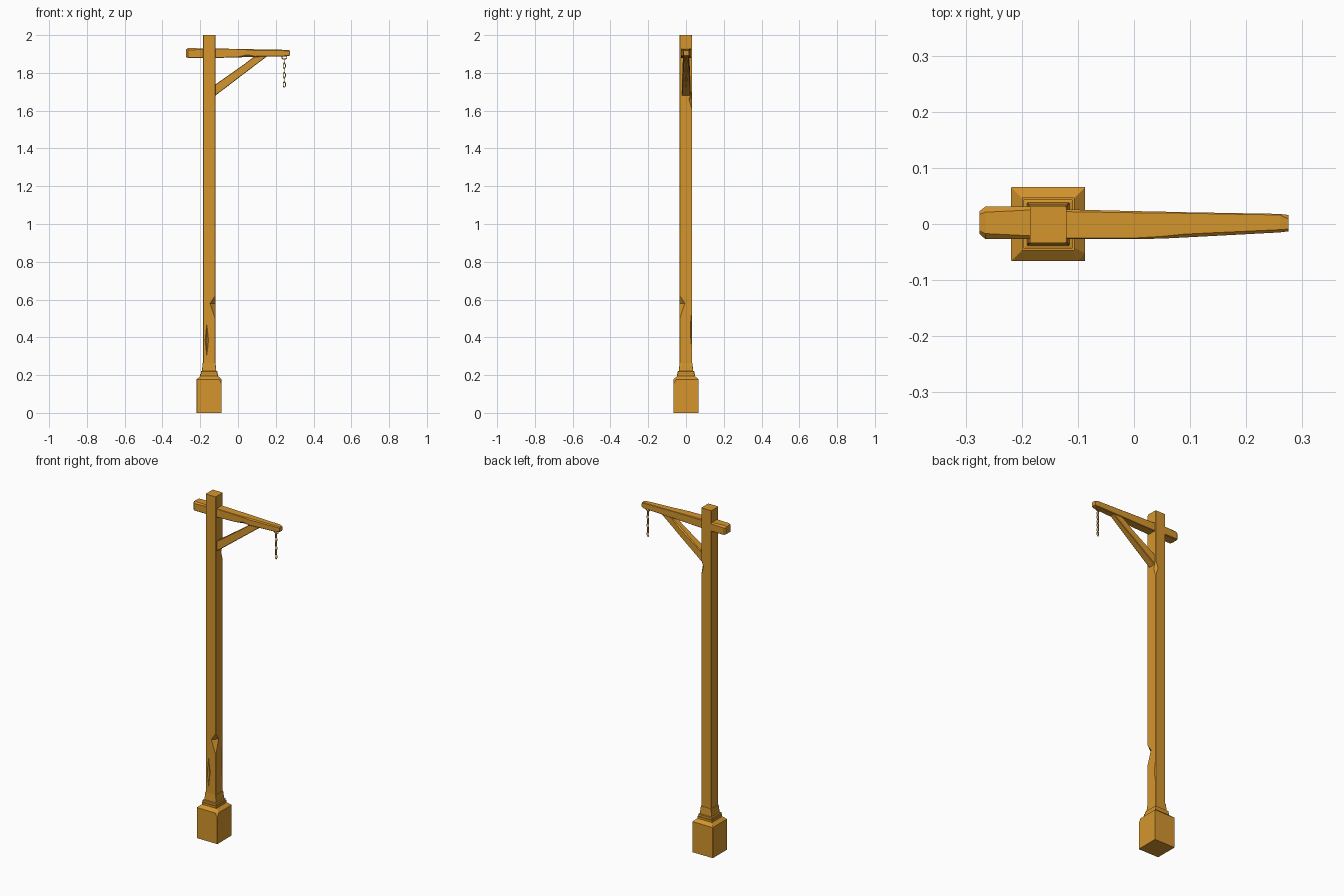
import bpy
import bmesh
import math
from mathutils import Vector, Matrix

cube = bpy.data.objects.get("Cube")
if cube:
    bpy.data.objects.remove(cube, do_unlink=True)

wood = bpy.data.materials.new("ochre_wood")
wood.use_nodes = True
wood.diffuse_color = (0.66, 0.30, 0.027, 1)
wood.node_tree.nodes["Principled BSDF"].inputs["Base Color"].default_value = wood.diffuse_color

POST_X = -0.153


def finish(name, bm):
    bmesh.ops.recalc_face_normals(bm, faces=bm.faces)
    mesh = bpy.data.meshes.new(name)
    bm.to_mesh(mesh)
    bm.free()
    mesh.materials.append(wood)
    obj = bpy.data.objects.new(name, mesh)
    bpy.context.collection.objects.link(obj)
    return obj


def section(u0, u1, v0, v1, cuts):
    """Rectangle with one chamfer size per corner, counter-clockwise."""
    a, b, c, d = cuts
    return [(u0, v0 + a), (u0 + a, v0), (u1 - b, v0), (u1, v0 + b),
            (u1, v1 - c), (u1 - c, v1), (u0 + d, v1), (u0, v1 - d)]


def loft(name, levels, along_x=False):
    """Skin a list of (distance, section) pairs along z or x."""
    bm = bmesh.new()
    rings = []
    for w, pts in levels:
        rings.append([bm.verts.new((w, u, v) if along_x else (u, v, w)) for u, v in pts])
    for low, high in zip(rings, rings[1:]):
        for i in range(len(low)):
            j = (i + 1) % len(low)
            bm.faces.new((low[i], low[j], high[j], high[i]))
    bm.faces.new(rings[0])
    bm.faces.new(rings[-1])
    return finish(name, bm)


def square(r, chip=0.001):
    return section(POST_X - r, POST_X + r, -r, r, (0.001, chip, 0.001, 0.001))


# Stone-shaped foot with a chipped front corner and stepped collar
loft("plinth", [(0, square(0.066)), (0.155, square(0.066)), (0.178, square(0.066, 0.014)),
                (0.195, square(0.047, 0.004)), (0.207, square(0.047))])
loft("collar", [(0.2, square(0.041)), (0.208, square(0.044)),
                (0.22, square(0.044)), (0.222, square(0.038)), (0.265, square(0.034))])

# Post with worn corner notches; each row is height, front notch, back notch
post_levels = []
for z, front, back in [(0.21, 0.001, 0.001), (0.5, 0.001, 0.001), (0.58, 0.028, 0.001),
                       (0.62, 0.001, 0.001), (1.61, 0.001, 0.001), (1.66, 0.001, 0.016),
                       (1.70, 0.001, 0.001), (1.99, 0.001, 0.001), (2.0, 0.003, 0.003)]:
    post_levels.append((z, section(-0.185, -0.12, -0.034, 0.032, (0.002, front, back, 0.002))))
post = loft("post", post_levels)


# Long cracks carved into the post
def carve(target, name, center, size):
    bm = bmesh.new()
    bmesh.ops.create_cone(bm, segments=4, radius1=1, radius2=0, depth=1, cap_ends=False,
                          matrix=Matrix.Translation((0, 0, 0.5)))
    low = bmesh.ops.duplicate(bm, geom=bm.verts[:] + bm.edges[:] + bm.faces[:])["geom"]
    bmesh.ops.scale(bm, vec=(1, 1, -1), verts=[g for g in low if isinstance(g, bmesh.types.BMVert)])
    bmesh.ops.remove_doubles(bm, verts=bm.verts, dist=0.001)
    bmesh.ops.scale(bm, vec=size, verts=bm.verts)
    bmesh.ops.translate(bm, vec=center, verts=bm.verts)
    cutter = finish(name, bm)
    cutter.hide_render = True
    mod = target.modifiers.new(name, 'BOOLEAN')
    mod.operation = 'DIFFERENCE'
    mod.object = cutter
    bpy.context.view_layer.objects.active = target
    bpy.ops.object.modifier_apply(modifier=name)
    bpy.data.objects.remove(cutter, do_unlink=True)


carve(post, "front_crack", (-0.165, -0.036, 0.385), (0.011, 0.012, 0.1))
carve(post, "side_crack", (-0.119, 0.027, 0.44), (0.008, 0.004, 0.11))

# Cross beam tapering towards the chain end
loft("beam", [
    (-0.275, section(-0.018, 0.023, 1.884, 1.925, (0.004, 0.004, 0.006, 0.006))),
    (-0.265, section(-0.027, 0.031, 1.879, 1.931, (0.003, 0.003, 0.01, 0.01))),
    (-0.185, section(-0.027, 0.031, 1.879, 1.93, (0.003, 0.003, 0.006, 0.006))),
    (-0.12, section(-0.027, 0.026, 1.879, 1.929, (0.002, 0.002, 0.004, 0.002))),
    (0.0, section(-0.027, 0.023, 1.882, 1.927, (0.003, 0.002, 0.003, 0.002))),
    (0.05, section(-0.026, 0.022, 1.884, 1.926, (0.012, 0.002, 0.002, 0.004))),
    (0.09, section(-0.024, 0.021, 1.885, 1.925, (0.003, 0.002, 0.002, 0.006))),
    (0.26, section(-0.015, 0.018, 1.888, 1.922, (0.003, 0.003, 0.002, 0.005))),
    (0.275, section(-0.013, 0.016, 1.892, 1.919, (0.004, 0.004, 0.007, 0.004))),
], along_x=True)

# Diagonal brace
loft("brace", [
    (-0.125, section(-0.022, 0.025, 1.676, 1.735, (0.003, 0.003, 0.003, 0.003))),
    (0.03, section(-0.018, 0.02, 1.794, 1.844, (0.003, 0.003, 0.008, 0.003))),
    (0.08, section(-0.016, 0.017, 1.832, 1.882, (0.003, 0.003, 0.003, 0.003))),
    (0.15, section(-0.014, 0.015, 1.885, 1.905, (0.003, 0.003, 0.003, 0.003))),
], along_x=True)


# Chain hanging from an eye ring
def link(name, z, half_w, half_h, wire, turn):
    bm = bmesh.new()
    rings = []
    for i in range(8):
        a = math.tau * (i + 0.5) / 8
        out = Vector((math.cos(a), 0, math.sin(a)))
        center = Vector((out.x * half_w, 0, out.z * half_h))
        rings.append([bm.verts.new(center + wire * (out * math.cos(b) + Vector((0, math.sin(b), 0))))
                      for b in (k * math.tau / 5 for k in range(5))])
    for i in range(8):
        p, q = rings[i], rings[(i + 1) % 8]
        for k in range(5):
            m = (k + 1) % 5
            bm.faces.new((p[k], p[m], q[m], q[k]))
    bmesh.ops.rotate(bm, verts=bm.verts, cent=(0, 0, 0), matrix=Matrix.Rotation(turn, 3, 'Z'))
    bmesh.ops.translate(bm, verts=bm.verts, vec=(0.245, 0, z))
    return finish(name, bm)


link("eye_ring", 1.884, 0.014, 0.012, 0.003, 0)
for n in range(6):
    link(f"chain_link_{n + 1}", 1.862 - n * 0.0247, 0.006, 0.0155, 0.0025,
         math.radians(90 if n % 2 == 0 else 0))
